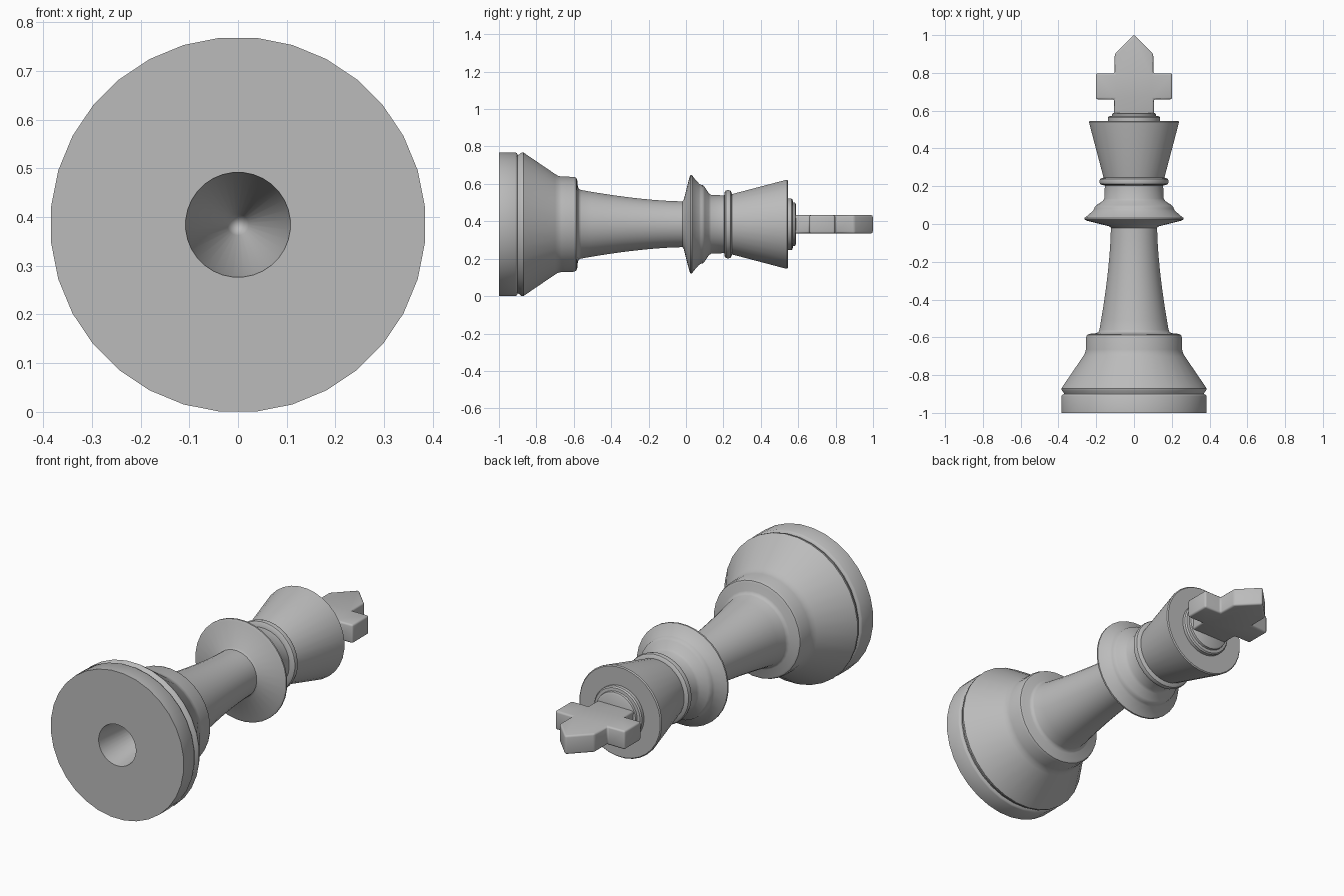
import bpy, bmesh, math
from mathutils import Vector, Matrix

if "Cube" in bpy.data.objects:
    bpy.data.objects.remove(bpy.data.objects["Cube"])

AXIS_Z = 0.384
SIDES = 32

grey = bpy.data.materials.new("plain grey")
grey.use_nodes = True
COLOUR = (0.5, 0.5, 0.5, 1)
grey.diffuse_color = COLOUR
grey.node_tree.nodes["Principled BSDF"].inputs["Base Color"].default_value = COLOUR


def finish(name, bm, angle=35):
    bmesh.ops.remove_doubles(bm, verts=bm.verts, dist=1e-5)
    bmesh.ops.recalc_face_normals(bm, faces=bm.faces)
    mesh = bpy.data.meshes.new(name)
    bm.to_mesh(mesh)
    bm.free()
    mesh.materials.append(grey)
    obj = bpy.data.objects.new(name, mesh)
    obj.location.z = AXIS_Z
    bpy.context.collection.objects.link(obj)
    bpy.ops.object.select_all(action='DESELECT')
    obj.select_set(True)
    bpy.context.view_layer.objects.active = obj
    bpy.ops.object.shade_smooth_by_angle(angle=math.radians(angle))
    return obj


def lathe(name, profile):
    """Spin (y, radius) points around the lying axis."""
    bm = bmesh.new()
    turn = Matrix.Rotation(math.pi / SIDES, 3, 'Y')
    verts = [bm.verts.new(turn @ Vector((r, y, 0))) for y, r in profile]
    edges = [bm.edges.new(pair) for pair in zip(verts, verts[1:])]
    bmesh.ops.spin(bm, geom=verts + edges, cent=(0, 0, 0), axis=(0, 1, 0),
                   angle=math.tau, steps=SIDES, use_merge=True)
    return finish(name, bm)


# Tapered hole with a small rounded end, then the foot
hole = [(-0.39, 0), (-0.395, 0.012), (-0.41, 0.022), (-1, 0.108)]
foot = [(-1, 0.386), (-0.912, 0.386), (-0.905, 0.382), (-0.9, 0.372),
        (-0.893, 0.374), (-0.882, 0.384), (-0.87, 0.386), (-0.858, 0.378),
        (-0.7, 0.27), (-0.685, 0.261), (-0.665, 0.256), (-0.6, 0.255),
        (-0.587, 0.25), (-0.582, 0.24), (-0.578, 0.2), (-0.57, 0.188)]
# Concave shaft
shaft = [(-0.56 + 0.54 * t, 0.123 + 0.061 * (1 - t) ** 1.6)
         for t in (i / 10 for i in range(11))]
# Flared collar with a stepped top, neck and ring
collar = [(-0.012, 0.132), (0.018, 0.252), (0.024, 0.264), (0.032, 0.264),
          (0.042, 0.25), (0.07, 0.218), (0.08, 0.212), (0.09, 0.21),
          (0.1, 0.2), (0.122, 0.166), (0.135, 0.158)]
ring = [(0.204, 0.155), (0.207, 0.172), (0.213, 0.181), (0.225, 0.184),
        (0.237, 0.181), (0.243, 0.172), (0.246, 0.162)]
# Crown cup with two low discs on top
crown = [(0.533, 0.238), (0.541, 0.239), (0.546, 0.234), (0.546, 0.139),
         (0.563, 0.139), (0.57, 0.133), (0.572, 0.118), (0.583, 0.116),
         (0.588, 0.108), (0.588, 0)]
lathe("king_body", hole + foot + shaft + collar + ring + crown)

# Flat cross finial with softened edges
half = [(0.105, 0.57), (0.105, 0.66), (0.202, 0.66), (0.202, 0.797),
        (0.102, 0.797), (0.102, 0.9)]
outline = half + [(0, 1.003)] + [(-x, y) for x, y in reversed(half)]
bm = bmesh.new()
face = bm.faces.new([bm.verts.new((x, y, -0.049)) for x, y in outline])
side = bmesh.ops.extrude_face_region(bm, geom=[face])["geom"]
bmesh.ops.translate(bm, vec=(0, 0, 0.098),
                    verts=[v for v in side if isinstance(v, bmesh.types.BMVert)])
bmesh.ops.recalc_face_normals(bm, faces=bm.faces)
bmesh.ops.bevel(bm, geom=list(bm.edges), offset=0.01, segments=3,
                profile=0.5, affect='EDGES')
finish("cross_finial", bm, 40)
